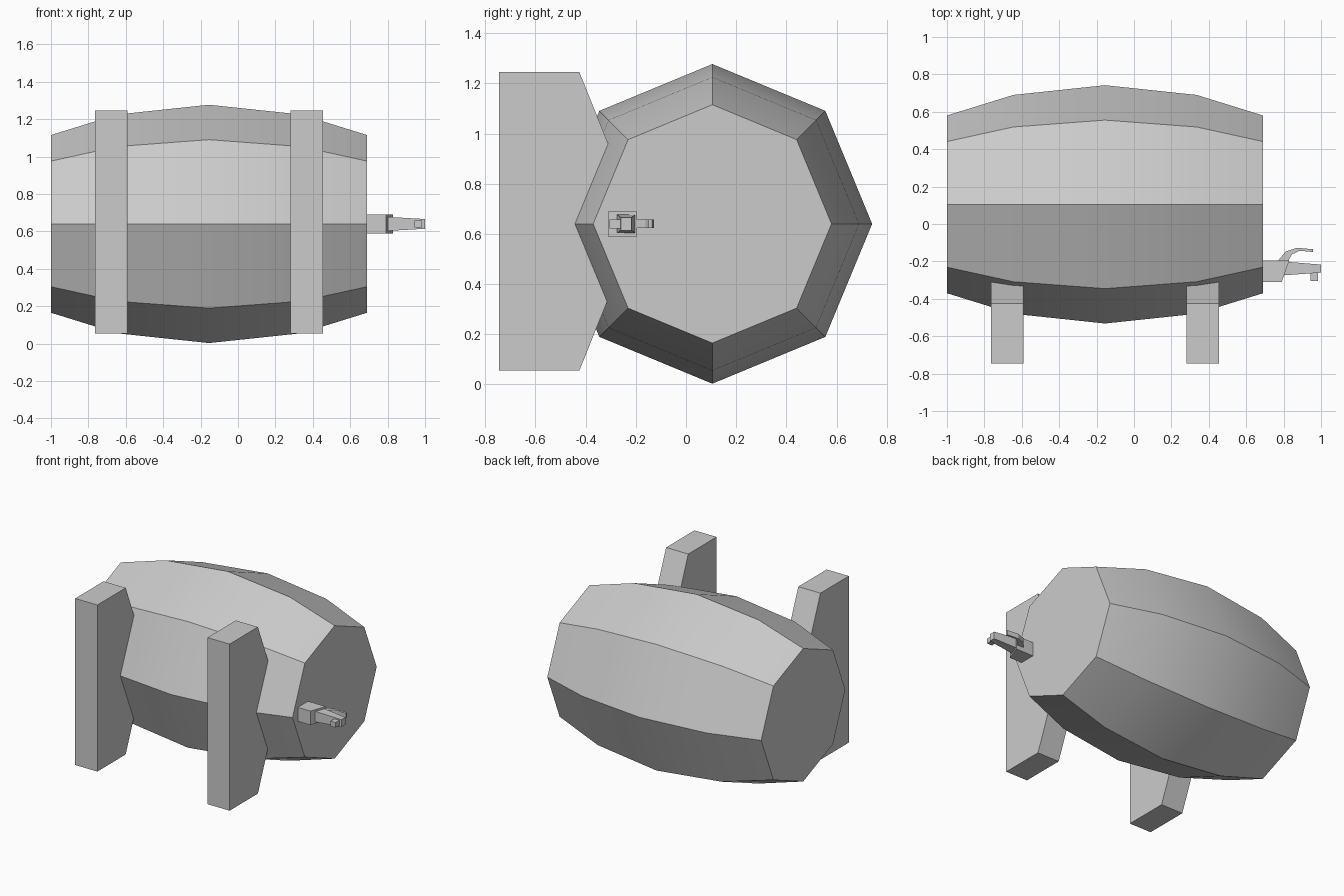
import bpy
import bmesh
from math import sin, cos, pi, radians
from mathutils import Vector

old = bpy.data.objects.get("Cube")
if old:
    bpy.data.objects.remove(old, do_unlink=True)

# One plain grey for everything
grey = bpy.data.materials.new("plain_grey")
grey.use_nodes = True
colour = (0.6, 0.6, 0.6, 1)
grey.diffuse_color = colour
grey.node_tree.nodes["Principled BSDF"].inputs["Base Color"].default_value = colour


def loft(name, rings, smooth=False):
    """Skin a list of equal-sized vertex rings and cap both ends."""
    bm = bmesh.new()
    loops = [[bm.verts.new(p) for p in ring] for ring in rings]
    n = len(loops[0])
    for a, b in zip(loops, loops[1:]):
        for i in range(n):
            j = (i + 1) % n
            bm.faces.new((a[i], a[j], b[j], b[i]))
    bm.faces.new(loops[0])
    bm.faces.new(loops[-1])
    bmesh.ops.recalc_face_normals(bm, faces=bm.faces)
    mesh = bpy.data.meshes.new(name)
    bm.to_mesh(mesh)
    bm.free()
    mesh.materials.append(grey)
    obj = bpy.data.objects.new(name, mesh)
    bpy.context.collection.objects.link(obj)
    if smooth:
        bpy.ops.object.select_all(action="DESELECT")
        obj.select_set(True)
        bpy.context.view_layer.objects.active = obj
        bpy.ops.object.shade_smooth_by_angle(angle=radians(30))
    return obj


# Barrel: bulging octagon lying along x
MID_X, MID_Y, MID_Z = -0.155, 0.105, 0.64
profile = [(-0.845, 0.475), (-0.49, 0.585), (0, 0.637), (0.49, 0.585), (0.845, 0.475)]
loft("barrel", [[Vector((MID_X + x, MID_Y + r * sin(k * pi / 4), MID_Z + r * cos(k * pi / 4)))
                 for k in range(8)] for x, r in profile], smooth=True)

# Upright supports: tapered slabs, mirrored about the barrel's middle
half = [(-0.745, 0.595), (-0.425, 0.595), (-0.25, 0.16)]
outline = [(y, 0.65 + h) for y, h in half] + [(y, 0.65 - h) for y, h in reversed(half)]
for side, name in ((-1, "right_support"), (1, "left_support")):
    loft(name, [[(MID_X + side * 0.01 + side * d, y, z) for y, z in outline] for d in (0.425, 0.6)])


# Tap: side profiles in x-y, given a thickness in z
def slab(name, points, thickness):
    loft(name, [[(x, y, MID_Z + s * thickness / 2) for x, y in points] for s in (-1, 1)])


slab("tap_body", [(0.685, -0.195), (0.83, -0.195), (0.79, -0.31), (0.685, -0.31)], 0.1)
slab("tap_handle", [(0.77, -0.197), (0.81, -0.148), (0.87, -0.127), (0.958, -0.135),
                    (0.958, -0.15), (0.885, -0.143), (0.845, -0.162), (0.825, -0.197)], 0.034)
slab("tap_outlet", [(0.945, -0.25), (0.985, -0.25), (0.985, -0.305), (0.945, -0.305)], 0.036)


# Tapered spout
def spout_ring(x, y0, y1, h):
    return [(x, y0, MID_Z - h), (x, y1, MID_Z - h), (x, y1, MID_Z + h), (x, y0, MID_Z + h)]


loft("tap_spout", [spout_ring(0.79, -0.275, -0.2, 0.038), spout_ring(1, -0.26, -0.217, 0.026)])
